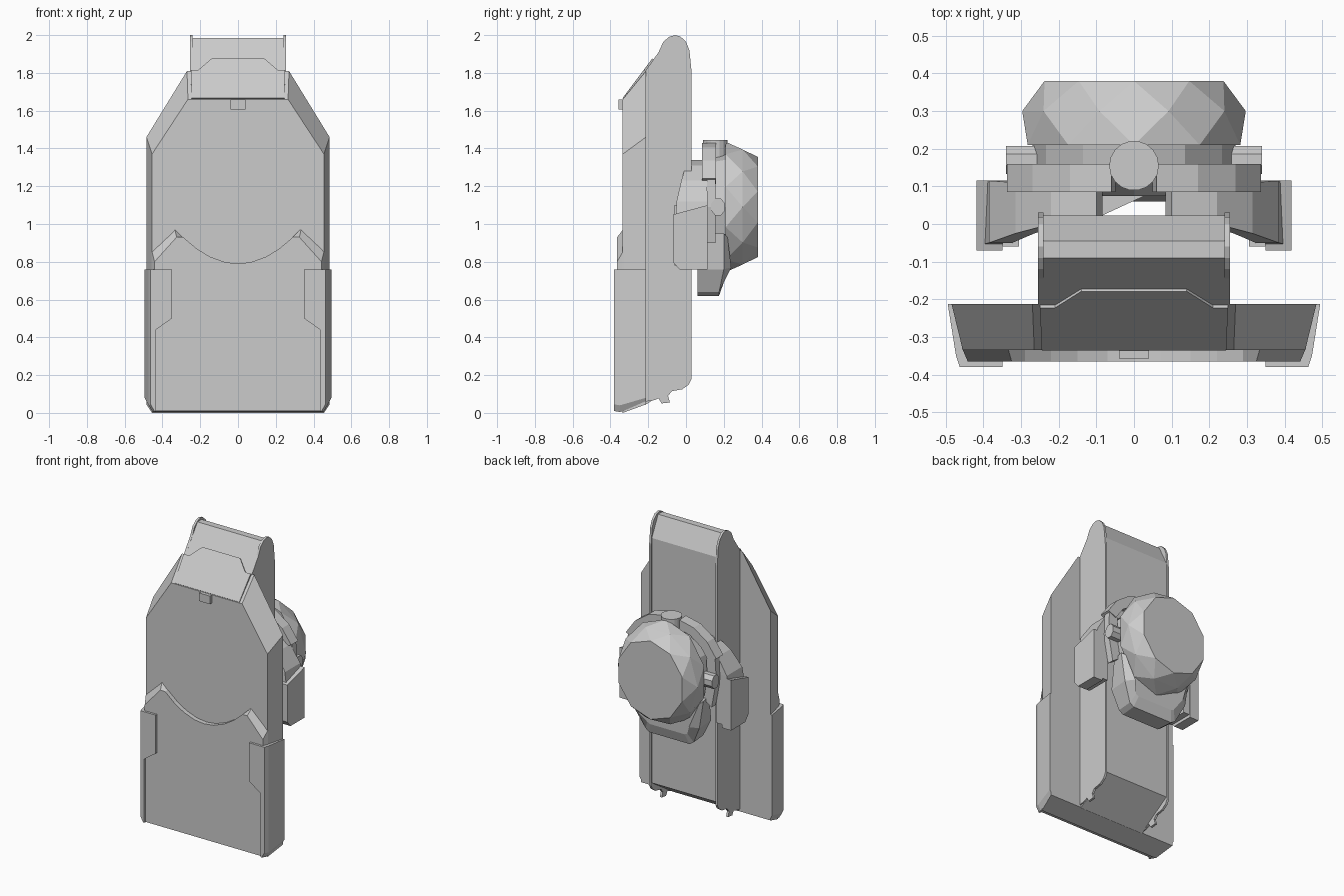
import bpy, bmesh, math
from mathutils import Vector

def finish(name, bm, mirror=False):
    bmesh.ops.recalc_face_normals(bm, faces=bm.faces[:])
    me = bpy.data.meshes.new(name)
    bm.to_mesh(me)
    bm.free()
    ob = bpy.data.objects.new(name, me)
    bpy.context.collection.objects.link(ob)
    if mirror:
        ob.modifiers.new("Mirror", 'MIRROR')
    return ob

def loft(name, rings, mirror=False):
    """Skin a list of equal-length point rings and cap both ends."""
    bm = bmesh.new()
    vs = [[bm.verts.new(p) for p in r] for r in rings]
    n = len(vs[0])
    for a, b in zip(vs, vs[1:]):
        for i in range(n):
            j = (i + 1) % n
            bm.faces.new((a[i], a[j], b[j], b[i]))
    bm.faces.new(vs[0])
    bm.faces.new(vs[-1])
    return finish(name, bm, mirror)

def prism_x(name, prof, x0, x1, mirror=False):
    return loft(name, [[(x, y, z) for y, z in prof] for x in (x0, x1)], mirror)

def sym(half, y):
    """Full outline at depth y from its right half, bottom to top."""
    left = [(-x, z) for x, z in reversed(half) if x > 0]
    return [(x, y, z) for x, z in half + left]

CZ = 1.09  # turret centre height

def band(name, path, k):
    """Curved band; path holds (x, z, y_front, y_back), k scales the inner edge."""
    rings = []
    for x, z, y0, y1 in path:
        xi, zi = x * k, CZ + (z - CZ) * k
        rings.append([(x, y0, z), (x, y1, z), (xi, y1, zi), (xi, y0, zi)])
    return loft(name, rings, True)

def oval(y, rx, rz, n=10, turn=0.0):
    return [(rx * math.cos((i + turn) * math.tau / n), y,
             CZ + rz * math.sin((i + turn) * math.tau / n)) for i in range(n)]

# Hull plate with bevelled sides and shoulders
loft("hull_plate", [
    sym([(.455, 0), (.455, 1.37), (.265, 1.66)], -.335),
    sym([(.485, .045), (.485, 1.46), (.27, 1.81)], -.212)])

# Thicker lower front with the scooped upper edge
scoop = [(x, .79 + .14 * (x / .29) ** 2) for x in (.29, .22, .15, .07, 0)]
loft("lower_front", [
    sym([(.457, .005), (.457, .86), (.335, .975)] + scoop, -.33),
    sym([(.442, .01), (.442, .80), (.325, .93)] + scoop, -.365)])

# Side skirts
def skirt(y, xo, z0):
    return [(xo - .02, y, z0), (xo, y, z0 + .035), (xo, y, .76), (.35, y, .76),
            (.35, y, .50), (.435, y, .44), (.435, y, z0)]
loft("side_skirt", [skirt(-.38, .463, .01), skirt(-.35, .473, .005),
                    skirt(-.212, .495, .045)], True)

# Central spine, sloped at the top and bottom
prism_x("spine", [(-.33, 1.655), (-.215, 1.81), (-.09, 1.985), (-.045, 1.985),
                  (.022, 1.85), (.022, .195), (-.215, .043), (-.3, .05)], -.246, .246)

# Thin spine cheeks with rounded top and a hooked foot
prism_x("spine_cheek", [
    (-.215, 1.81), (-.145, 1.91), (-.12, 1.965), (-.09, 1.99), (-.06, 2.0), (-.03, 1.993),
    (0, 1.965), (.018, 1.92), (.03, 1.8), (.03, .18), (.015, .15), (-.02, .125),
    (-.075, .115), (-.095, .09), (-.085, .055), (-.13, .05), (-.145, .078),
    (-.165, .068), (-.215, .06)], .24, .255, True)

# Raised panel and latch on the front slope
loft("slope_panel", [[(x, y + d, z - d) for x, y, z in
     ((-.25, -.217, 1.81), (-.21, -.217, 1.81), (-.14, -.173, 1.87), (.14, -.173, 1.87),
      (.21, -.217, 1.81), (.25, -.217, 1.81), (.245, -.33, 1.66), (-.245, -.33, 1.66))]
     for d in (-.006, .006)])
prism_x("latch", [(-.357, 1.605), (-.357, 1.66), (-.325, 1.66), (-.325, 1.605)], -.04, .04)

# Faceted dome: hull around staggered ten-sided rings
bm = bmesh.new()
for ring in (oval(.38, .25, .265, turn=.5), oval(.30, .297, .32),
             oval(.21, .297, .345, turn=.5)):
    for p in ring:
        bm.verts.new(p)
bmesh.ops.convex_hull(bm, input=bm.verts[:])
bmesh.ops.dissolve_limit(bm, angle_limit=.02, verts=bm.verts[:], edges=bm.edges[:])
finish("dome", bm)

# Turret core behind the dome
loft("turret_core", [oval(.075, .2, .22, 12), oval(.11, .27, .27, 12), oval(.22, .27, .29, 12)])

# Chin under the dome
loft("chin", [
    [(-.17, .06, .64), (-.14, .06, .62), (.14, .06, .62), (.17, .06, .64),
     (.23, .06, .76), (.25, .11, .95), (-.25, .11, .95), (-.23, .06, .76)],
    [(-.18, .175, .64), (-.15, .175, .62), (.15, .175, .62), (.18, .175, .64),
     (.24, .20, .76), (.27, .20, .95), (-.27, .20, .95), (-.24, .20, .76)],
    [(-.15, .20, .70), (-.13, .20, .69), (.13, .20, .69), (.15, .20, .70),
     (.19, .24, .77), (.25, .22, .93), (-.25, .22, .93), (-.19, .24, .77)]])

# Collar over the turret and its thinner continuation down the sides
band("collar", [(.06, 1.43, .085, .16), (.17, 1.405, .085, .16),
                (.27, 1.335, .085, .16), (.338, 1.24, .085, .16)], .82)
band("collar_side", [(.325, 1.25, .11, .155), (.335, 1.09, .11, .155),
                     (.30, .90, .11, .155)], .8)

# Shoulder arches leading to the hanging arms
band("shoulder", [(.10, 1.34, .01, .10), (.22, 1.31, 0, .10), (.315, 1.23, -.025, .11),
                  (.385, 1.12, -.05, .115), (.405, 1.0, -.055, .115)], .84)
prism_x("arm", [(-.07, .80), (-.07, 1.05), (.115, 1.10), (.115, .76), (-.035, .76)],
        .35, .418, True)
prism_x("arm_inner", [(-.06, .78), (-.06, 1.1), (.11, 1.1), (.11, .78)], .305, .35, True)

# Strut joining turret and hull
loft("strut", [[(x, y, z) for x, y in ((-.11, .02), (-.09, .02), (.05, .085), (-.1, .085))]
               for z in (.95, 1.25)])

# Roof hatch
loft("hatch", [[(.066 * math.cos(i * math.tau / 18), .155 + .066 * math.sin(i * math.tau / 18), z)
                for i in range(18)] for z in (1.34, 1.445)])

# Side pivots
prism_x("side_pivot", [(.17 + .04 * math.cos(i * math.tau / 8 + .39),
                        1.09 + .048 * math.sin(i * math.tau / 8 + .39)) for i in range(8)],
        .25, .34, True)
